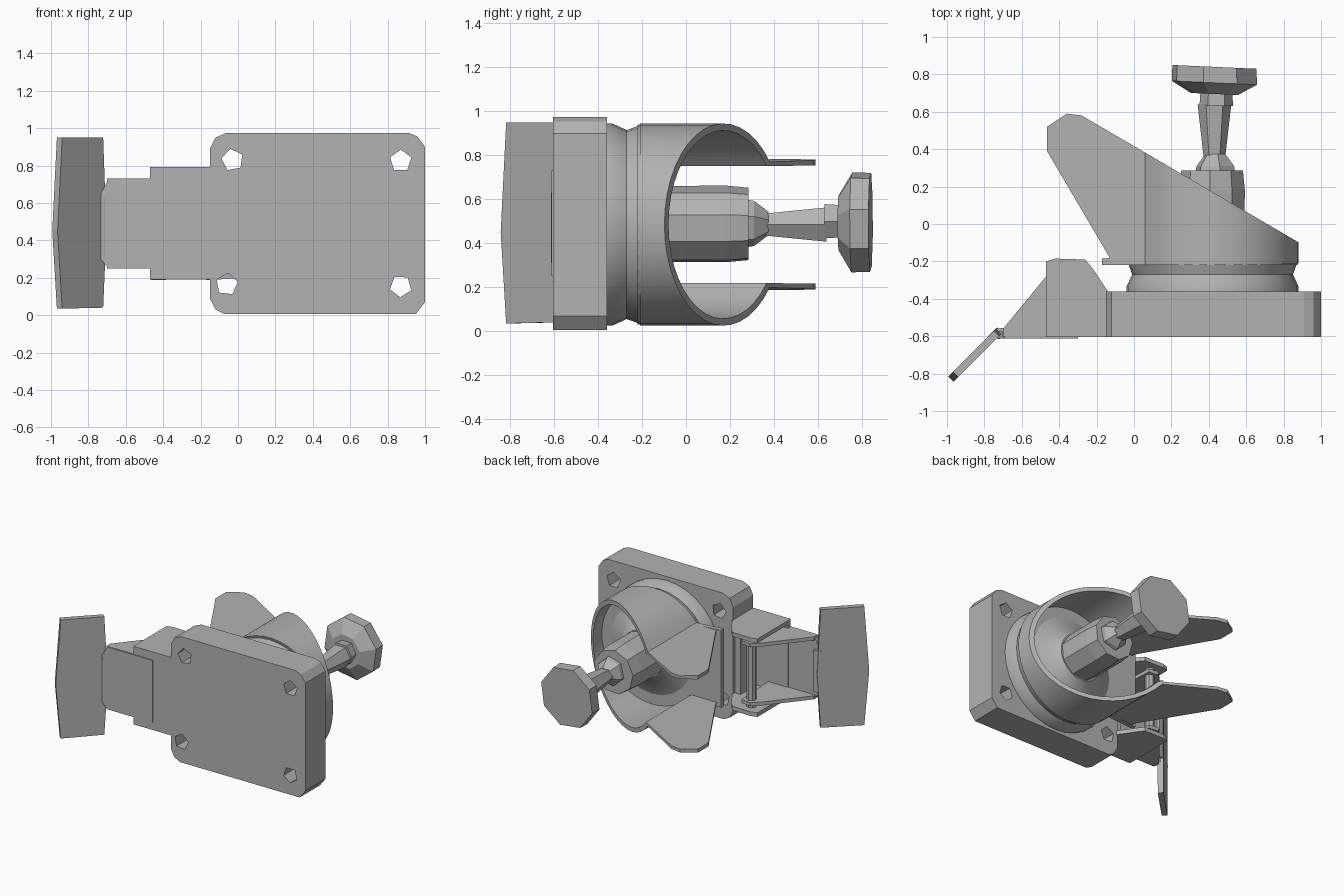
import bpy, bmesh, math
from mathutils import Vector

cube = bpy.data.objects.get("Cube")
if cube:
    bpy.data.objects.remove(cube, do_unlink=True)

grey = bpy.data.materials.new("metal grey")
grey.use_nodes = True
grey.diffuse_color = (0.45, 0.45, 0.45, 1)
grey.node_tree.nodes["Principled BSDF"].inputs["Base Color"].default_value = (0.45, 0.45, 0.45, 1)

CX, CZ = 0.42, 0.485          # swivel axis, running along y


def loft(name, rings, smooth=False):
    """Solid skinned through rings of equal length, capped at both ends."""
    bm = bmesh.new()
    rows = [[bm.verts.new(p) for p in ring] for ring in rings]
    n = len(rows[0])
    for a, b in zip(rows, rows[1:]):
        for i in range(n):
            j = (i + 1) % n
            bm.faces.new((a[i], a[j], b[j], b[i]))
    bm.faces.new(rows[0])
    bm.faces.new(rows[-1])
    bmesh.ops.recalc_face_normals(bm, faces=bm.faces)
    mesh = bpy.data.meshes.new(name)
    bm.to_mesh(mesh)
    bm.free()
    mesh.materials.append(grey)
    ob = bpy.data.objects.new(name, mesh)
    bpy.context.collection.objects.link(ob)
    if smooth:
        smooth_by_angle(ob)
    return ob


def smooth_by_angle(ob):
    bpy.ops.object.select_all(action='DESELECT')
    ob.select_set(True)
    bpy.context.view_layer.objects.active = ob
    bpy.ops.object.shade_smooth_by_angle(angle=math.radians(30))


def prism_y(name, pts, lo, hi):
    return loft(name, [[(x, y, z) for x, z in pts] for y in (lo, hi)])


def prism_z(name, pts, lo, hi):
    return loft(name, [[(x, y, z) for x, y in pts] for z in (lo, hi)])


def lathe(name, profile, sides, x=CX, z=CZ, turn=0.0, smooth=False):
    """profile holds (y, radius) pairs."""
    angles = [turn + math.tau * i / sides for i in range(sides)]
    return loft(name, [[(x + r * math.cos(a), y, z + r * math.sin(a)) for a in angles]
                       for y, r in profile], smooth)


def boolean(ob, cutter, operation):
    mod = ob.modifiers.new("cut", 'BOOLEAN')
    mod.operation, mod.object, mod.solver = operation, cutter, 'EXACT'
    bpy.context.view_layer.update()
    bpy.context.view_layer.objects.active = ob
    bpy.ops.object.modifier_apply(modifier="cut")
    bpy.data.objects.remove(cutter, do_unlink=True)


# Mounting plate with bevelled corners and four bolt holes
plate = prism_y("mounting_plate",
                [(-0.07, 0.005), (0.95, 0.005), (1, 0.07), (1, 0.9), (0.96, 0.955), (0.91, 0.975),
                 (-0.06, 0.975), (-0.12, 0.95), (-0.15, 0.89), (-0.15, 0.09), (-0.12, 0.03)],
                -0.605, -0.36)
for hx, hz, turn in ((-0.03, 0.83, 0.5), (0.87, 0.825, 0.3), (0.87, 0.155, 0.9), (-0.06, 0.165, 0.2)):
    boolean(plate, lathe("hole_cutter", [(-0.8, 0.06), (-0.2, 0.06)], 5, hx, hz, turn), 'DIFFERENCE')

# Swivel race behind the plate
lathe("swivel_race", [(-0.37, 0.46), (-0.335, 0.46), (-0.27, 0.43), (-0.2, 0.455)], 32, smooth=True)

# Fork: a U-shaped shell trimmed by its slanted side outline
def u_shape(r, arm):
    start = math.acos(-0.36 / 0.46)
    arc = [start - 2 * start * i / 32 for i in range(33)]
    pts = [(-0.6, CZ + arm)]
    pts += [(CX + r * math.cos(a), CZ + r * math.sin(a)) for a in arc]
    return pts + [(-0.6, CZ - arm)]

outer, inner = u_shape(0.46, 0.3), u_shape(0.428, 0.27)
fork = prism_y("fork", outer + inner[::-1], -0.21, 0.7)
outline = [(0.9, -0.22), (0.9, -0.11), (-0.28, 0.58), (-0.36, 0.59), (-0.465, 0.52),
           (-0.465, 0.39), (-0.13, -0.18), (-0.17, -0.19), (-0.17, -0.22)]
boolean(fork, prism_z("fork_outline", outline, -0.2, 1.2), 'INTERSECT')
smooth_by_angle(fork)

# Floor of the fork and dished collar round the hub
prism_y("fork_floor", [(max(x, -0.17), z) for x, z in u_shape(0.455, 0.298)], -0.22, -0.185)
lathe("floor_dish", [(-0.19, 0.36), (-0.14, 0.24), (-0.08, 0.18)], 24, smooth=True)

# Hub, stem and foot on the swivel axis
lathe("hub", [(-0.2, 0.175), (0.18, 0.178), (0.285, 0.168)], 9, turn=0.25)
lathe("stem_collar", [(0.28, 0.11), (0.31, 0.105), (0.375, 0.055)], 6, x=0.435, z=0.49, turn=0.3)
lathe("stem", [(0.36, 0.058), (0.64, 0.09)], 6, x=0.43, z=0.485)
lathe("stem_neck", [(0.63, 0.09), (0.7, 0.085)], 6, x=0.44, z=0.5)
foot = lathe("foot", [(0.695, 0.13), (0.755, 0.235), (0.84, 0.232)], 8, x=0.43, z=0.495, turn=0.25)
for v in foot.data.vertices:
    v.co.y -= (v.co.x - 0.43) * 0.045

# Lever housing: front panel, two cheeks
prism_y("housing_panel", [(-0.47, 0.19), (-0.14, 0.19), (-0.14, 0.79), (-0.47, 0.79)], -0.605, -0.57)
cheek = [(-0.47, -0.605), (-0.14, -0.605), (-0.14, -0.36), (-0.22, -0.24),
         (-0.26, -0.19), (-0.42, -0.185), (-0.47, -0.2)]
for side, z in (("lower", 0.19), ("upper", 0.76)):
    prism_z(side + "_housing_cheek", cheek, z, z + 0.032)

# Lever channel inside the housing
prism_y("lever_panel", [(-0.745, 0.31), (-0.69, 0.25), (-0.3, 0.25), (-0.3, 0.73), (-0.69, 0.73),
                        (-0.745, 0.63)], -0.612, -0.575)
gusset = [(-0.7, -0.605), (-0.7, -0.56), (-0.47, -0.28), (-0.4, -0.21), (-0.32, -0.22), (-0.3, -0.6)]
for side, z in (("lower", 0.25), ("upper", 0.705)):
    prism_z(side + "_lever_gusset", gusset, z, z + 0.027)

# Pivot pin and cross bar between the cheeks
pin = [(-0.37 + 0.035 * math.cos(math.tau * i / 8), -0.27 + 0.035 * math.sin(math.tau * i / 8))
       for i in range(8)]
prism_z("pivot_pin", pin, 0.2, 0.785)
prism_z("cross_bar", [(-0.2, -0.5), (-0.14, -0.5), (-0.14, -0.38), (-0.2, -0.38)], 0.2, 0.785)

# Pedal: a slanting plate, widest in the middle
along, across = Vector((-0.707, -0.707, 0)), Vector((-0.707, 0.707, 0))
start = Vector((-0.735, -0.585, 0))
pedal = [(0, 0.04), (0.31, 0.035), (0.345, 0.45), (0.31, 0.95), (0, 0.95), (-0.025, 0.45)]
loft("pedal", [[start + along * u + across * t + Vector((0, 0, z)) for u, z in pedal]
               for t in (-0.02, 0.02)])
prism_z("pedal_hinge", [(-0.78, -0.6), (-0.72, -0.615), (-0.68, -0.6), (-0.7, -0.555), (-0.74, -0.56)],
        0.31, 0.63)
